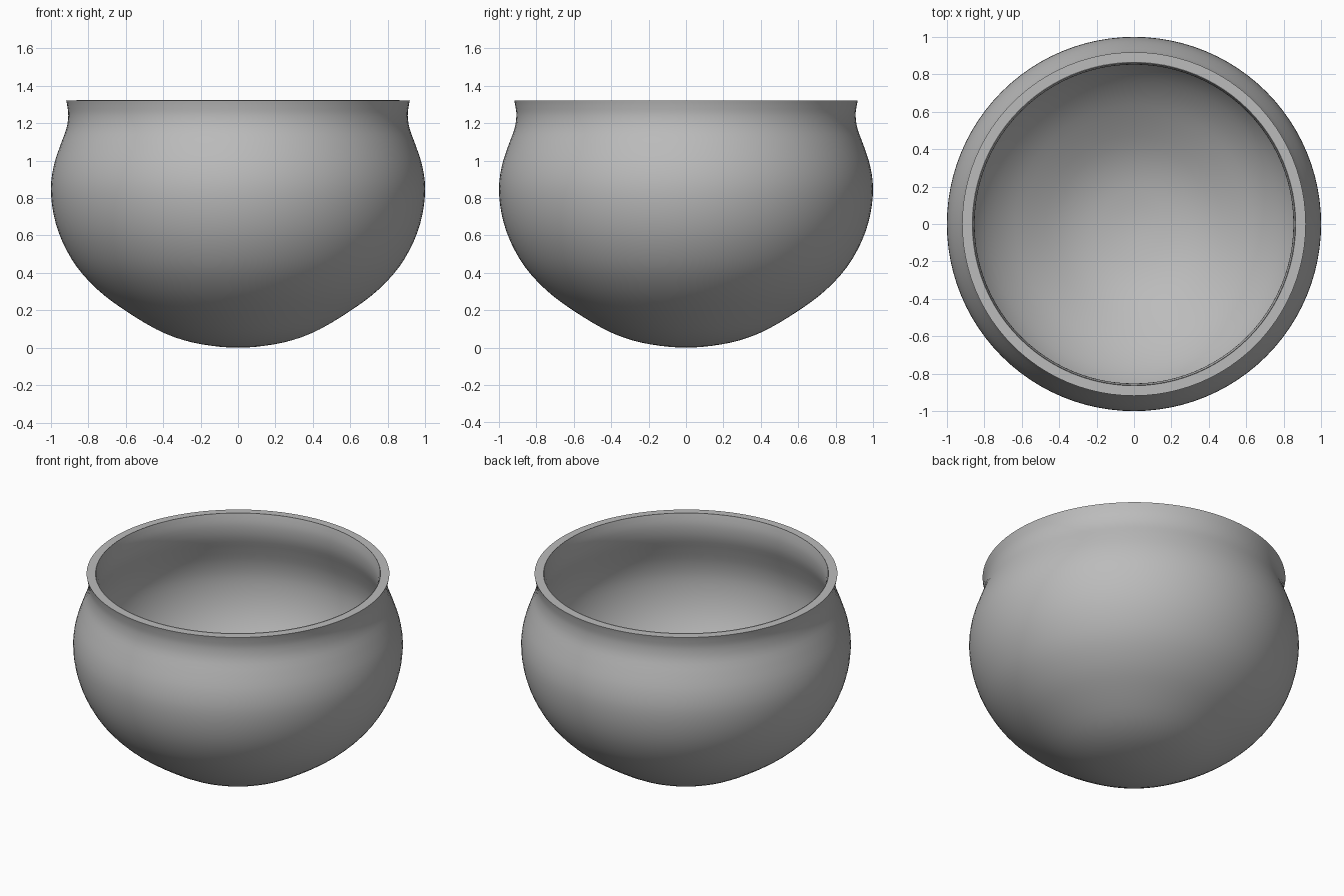
import bpy
import bmesh
from math import tau, radians
from mathutils import Vector

cube = bpy.data.objects.get("Cube")
if cube:
    bpy.data.objects.remove(cube, do_unlink=True)

clay = bpy.data.materials.new("grey_clay")
clay.use_nodes = True
clay.diffuse_color = (0.5, 0.5, 0.5, 1)
clay.node_tree.nodes["Principled BSDF"].inputs["Base Color"].default_value = (0.5, 0.5, 0.5, 1)

# Outer outline as (radius, height), from the rounded base up to the rim
OUTLINE = [(0, 0), (0.14, 0.01), (0.29, 0.04), (0.44, 0.1), (0.62, 0.21),
           (0.75, 0.31), (0.86, 0.43), (0.94, 0.57), (0.985, 0.71),
           (1.0, 0.85), (0.985, 0.97), (0.95, 1.08), (0.917, 1.17),
           (0.907, 1.24), (0.912, 1.29), (0.918, 1.32)]
WALL = 0.055


def smooth_path(points, steps=3):
    """Pass a Catmull-Rom curve through the outline points."""
    pts = [Vector(p) for p in points]
    ends = [Vector((-pts[1].x, pts[1].y))] + pts + [2 * pts[-1] - pts[-2]]
    path = []
    for a, b, c, d in zip(ends, ends[1:], ends[2:], ends[3:]):
        for i in range(steps):
            t = i / steps
            path.append(b + (c - a) * t / 2 + (a - 2.5 * b + 2 * c - d / 2) * t * t
                        + (3 * (b - c) + d - a) * t ** 3 / 2)
    return path + [pts[-1]]


# Bowl: outer and inner outlines joined over a flat rim, then spun round
outer = smooth_path(OUTLINE)
inner = []
for i, p in enumerate(outer):
    along = outer[min(i + 1, len(outer) - 1)] - outer[max(i - 1, 0)]
    inner.append(p + Vector((-along.y, along.x)).normalized() * WALL)
inner[0] = Vector((0, WALL))
inner[-1].y = outer[-1].y
section = outer + inner[::-1]

bm = bmesh.new()
verts = [bm.verts.new((p.x, 0, p.y)) for p in section]
edges = [bm.edges.new(pair) for pair in zip(verts, verts[1:])]
bmesh.ops.spin(bm, geom=verts + edges, cent=(0, 0, 0), axis=(0, 0, 1),
               angle=tau, steps=96, use_merge=False)
bmesh.ops.remove_doubles(bm, verts=bm.verts, dist=0.0005)
bmesh.ops.recalc_face_normals(bm, faces=bm.faces)
mesh = bpy.data.meshes.new("bowl")
bm.to_mesh(mesh)
bm.free()
mesh.materials.append(clay)

bowl = bpy.data.objects.new("bowl", mesh)
bpy.context.collection.objects.link(bowl)
bpy.context.view_layer.objects.active = bowl
bowl.select_set(True)
bpy.ops.object.shade_smooth_by_angle(angle=radians(40))
